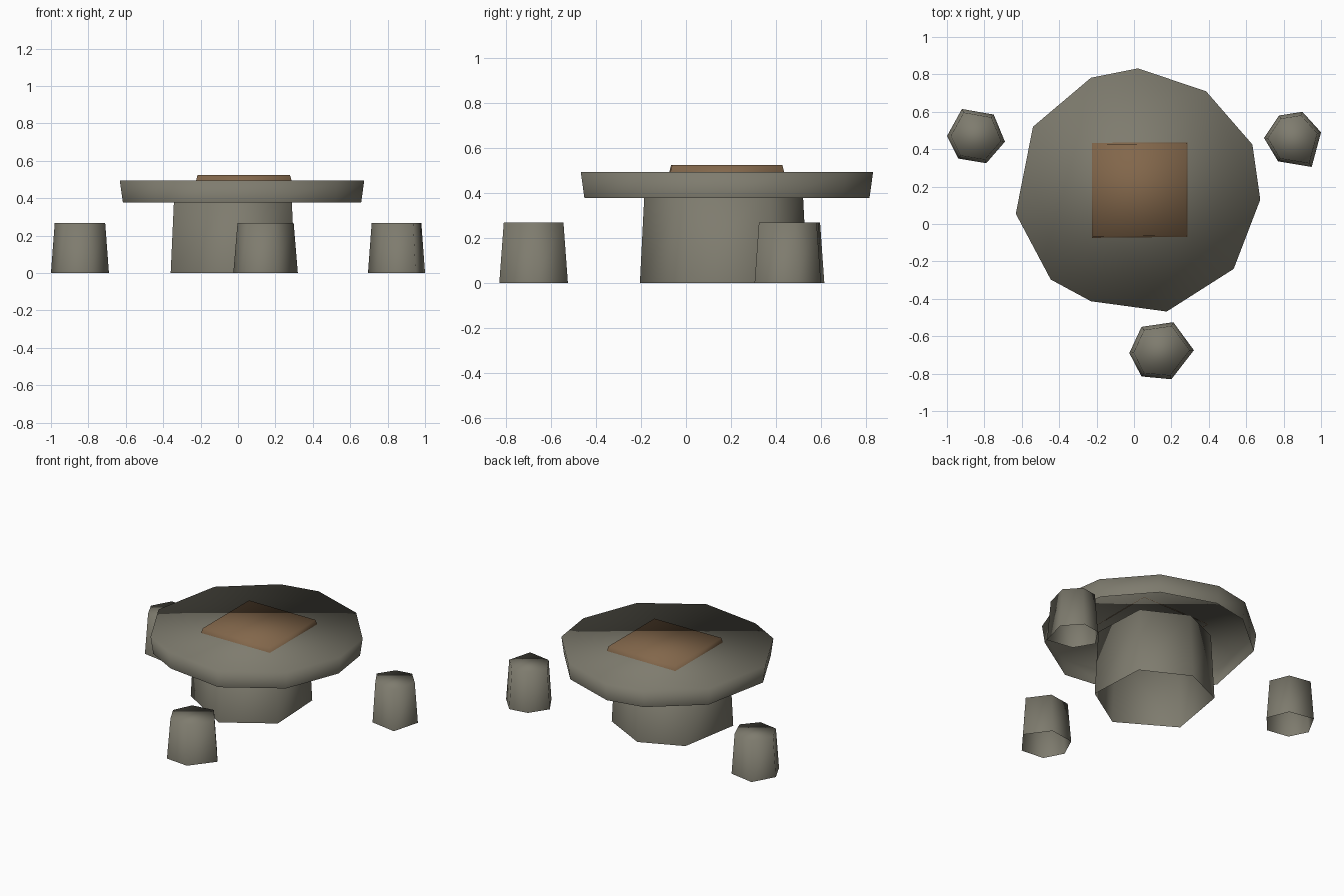
import bpy, bmesh
from mathutils import Vector

if "Cube" in bpy.data.objects:
    bpy.data.objects.remove(bpy.data.objects["Cube"])


def material(name, rgb):
    m = bpy.data.materials.new(name)
    m.diffuse_color = (*rgb, 1)
    m.use_nodes = True
    m.node_tree.nodes["Principled BSDF"].inputs["Base Color"].default_value = m.diffuse_color
    return m


stone = material("grey stone", (0.21, 0.20, 0.157))
wood = material("brown board", (0.225, 0.135, 0.07))


def block(name, outline, z0, z1, scale0, scale1, mat):
    """Tapered shell, open underneath: the outline is scaled about its middle at each end."""
    pts = [Vector(p) for p in outline]
    mid = Vector(((min(p.x for p in pts) + max(p.x for p in pts)) / 2,
                  (min(p.y for p in pts) + max(p.y for p in pts)) / 2))
    if sum(a.cross(b) for a, b in zip(pts, pts[1:] + pts[:1])) < 0:
        pts.reverse()
    bm = bmesh.new()
    low, high = [[bm.verts.new((*(mid + (p - mid) * s), z)) for p in pts]
                 for z, s in ((z0, scale0), (z1, scale1))]
    n = len(pts)
    for i in range(n):
        j = (i + 1) % n
        bm.faces.new((low[i], low[j], high[j], high[i]))
    bm.faces.new(high)
    for f in bm.faces:
        f.smooth = True
    me = bpy.data.meshes.new(name)
    bm.to_mesh(me)
    bm.free()
    me.materials.append(mat)
    ob = bpy.data.objects.new(name, me)
    bpy.context.collection.objects.link(ob)
    return ob


# rough-hewn round slab, slightly undercut
block("table_top",
      [(0.02, 0.832), (0.385, 0.71), (0.633, 0.425), (0.675, 0.13), (0.533, -0.24),
       (0.175, -0.468), (-0.23, -0.413), (-0.445, -0.297), (-0.632, 0.055),
       (-0.54, 0.52), (-0.23, 0.782)], 0.378, 0.494, 0.975, 1.0, stone)

# six-sided pedestal, reaching up inside the slab
block("pedestal",
      [(0.305, -0.01), (0.285, 0.385), (-0.015, 0.54), (-0.29, 0.42),
       (-0.36, 0.01), (0.0, -0.205)], 0, 0.44, 1.0, 0.94, stone)

# three stone stools
stools = {
    "left_stool": [(-1.0, 0.47), (-0.92, 0.615), (-0.75, 0.585),
                   (-0.69, 0.44), (-0.79, 0.325), (-0.94, 0.35)],
    "right_stool": [(0.695, 0.46), (0.775, 0.58), (0.90, 0.60),
                    (1.0, 0.49), (0.95, 0.305), (0.77, 0.335)],
    "front_stool": [(-0.025, -0.69), (0.04, -0.55), (0.21, -0.525),
                    (0.32, -0.675), (0.20, -0.83), (0.04, -0.815)],
}
for name, outline in stools.items():
    block(name, outline, 0, 0.268, 1.0, 0.87, stone)

# square board lying on the slab
block("board", [(-0.225, -0.075), (0.287, -0.07), (0.287, 0.437), (-0.225, 0.435)],
      0.49, 0.525, 1.0, 0.965, wood)
